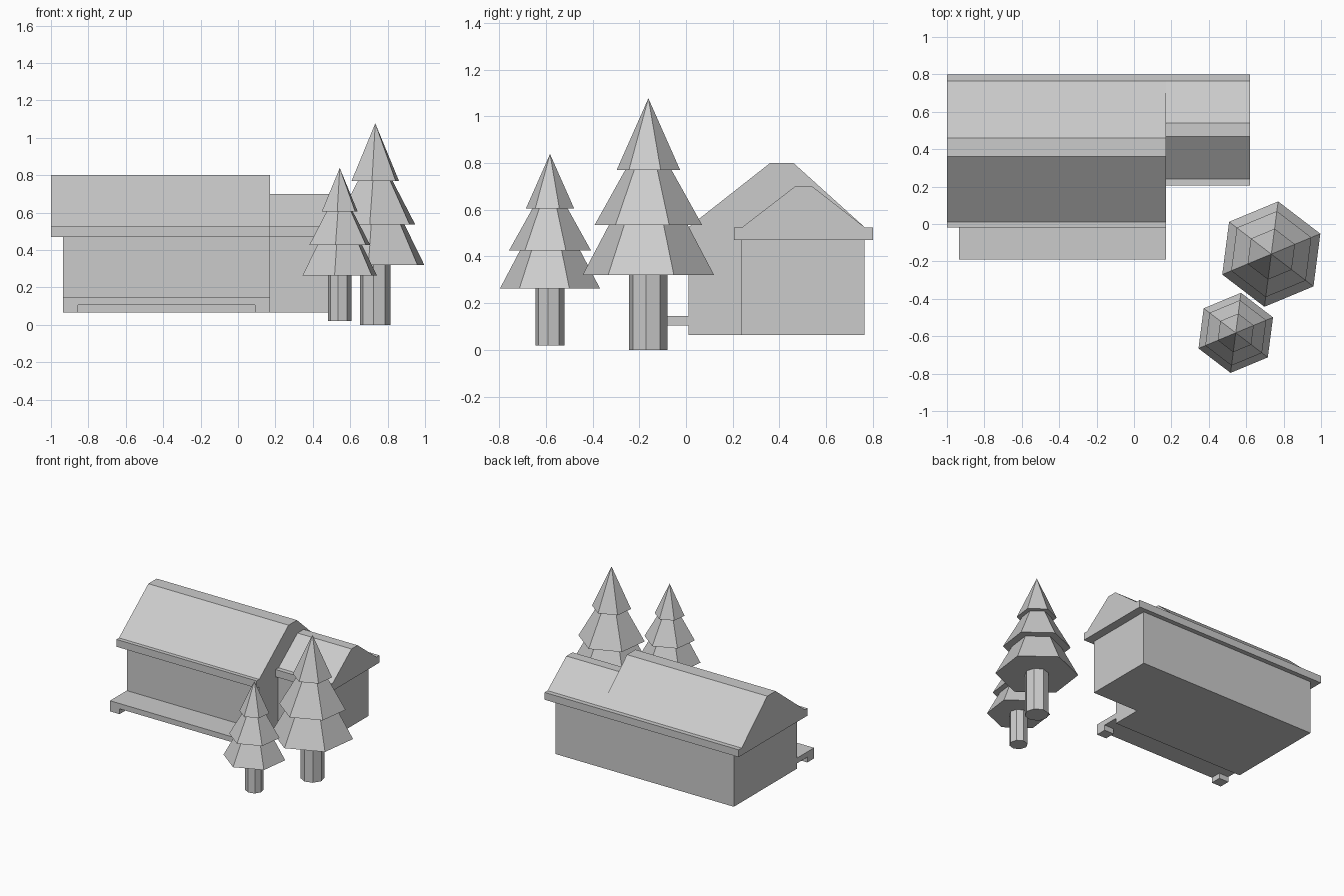
import bpy, bmesh, math
from mathutils import Vector

if "Cube" in bpy.data.objects:
    bpy.data.objects.remove(bpy.data.objects["Cube"])


def prism(name, profile, offset):
    """Closed prism: 3D profile polygon extruded along offset."""
    bm = bmesh.new()
    face = bm.faces.new([bm.verts.new(p) for p in profile])
    ext = bmesh.ops.extrude_face_region(bm, geom=[face], use_keep_orig=True)
    verts = [g for g in ext["geom"] if isinstance(g, bmesh.types.BMVert)]
    bmesh.ops.translate(bm, verts=verts, vec=Vector(offset))
    bmesh.ops.recalc_face_normals(bm, faces=bm.faces)
    mesh = bpy.data.meshes.new(name)
    bm.to_mesh(mesh)
    bm.free()
    obj = bpy.data.objects.new(name, mesh)
    bpy.context.collection.objects.link(obj)


def box(name, x0, x1, y0, y1, z0, z1):
    prism(name, [(x0, y0, z0), (x1, y0, z0), (x1, y1, z0), (x0, y1, z0)],
          (0, 0, z1 - z0))


def roof(name, x0, x1, eave, lip, ridge0, ridge1, top):
    """Flat-ridged roof with a boxed eave; back eave is shared by both roofs."""
    yz = [(eave, 0.47), (eave, 0.525), (lip, 0.525), (ridge0, top),
          (ridge1, top), (0.765, 0.525), (0.80, 0.525), (0.80, 0.47)]
    prism(name, [(x0, y, z) for y, z in yz], (x1 - x0, 0, 0))


def cone(name, sides, r0, r1, x, y, z0, z1):
    bpy.ops.mesh.primitive_cone_add(vertices=sides, radius1=r0, radius2=r1,
                                    depth=z1 - z0, location=(x, y, (z0 + z1) / 2),
                                    rotation=(0, 0, math.radians(-7.4)))
    bpy.context.object.name = name


def tree(name, x, y, z, s):
    cone(name + "_trunk", 8, 0.083 * s, 0.083 * s, x, y, z, z + 0.32 * s)
    tiers = [(0.284, 0.17, 0.32, 0.535), (0.232, 0.10, 0.535, 0.77),
             (0.137, 0.0, 0.77, 1.077)]
    for i, (r0, r1, z0, z1) in enumerate(tiers):
        cone(f"{name}_foliage_{i + 1}", 6, r0 * s, r1 * s, x, y, z + z0 * s, z + z1 * s)


# L-shaped walls
L = [(-0.935, 0.01), (0.17, 0.01), (0.17, 0.235), (0.555, 0.235),
     (0.555, 0.765), (-0.935, 0.765)]
prism("walls", [(x, y, 0.065) for x, y in L], (0, 0, 0.405))

# Main roof and lower wing roof
roof("main_roof", -1.0, 0.17, -0.02, 0.01, 0.36, 0.46, 0.80)
roof("wing_roof", 0.17, 0.62, 0.205, 0.24, 0.467, 0.54, 0.70)

# Porch deck on two feet
box("porch_deck", -0.935, 0.17, -0.19, 0.01, 0.105, 0.145)
box("porch_foot_left", -0.935, -0.855, -0.19, -0.11, 0.065, 0.105)
box("porch_foot_right", 0.09, 0.17, -0.19, -0.11, 0.065, 0.105)

# Two fir trees
tree("large_tree", 0.734, -0.161, 0.0, 1.0)
tree("small_tree", 0.544, -0.582, 0.02, 0.76)
